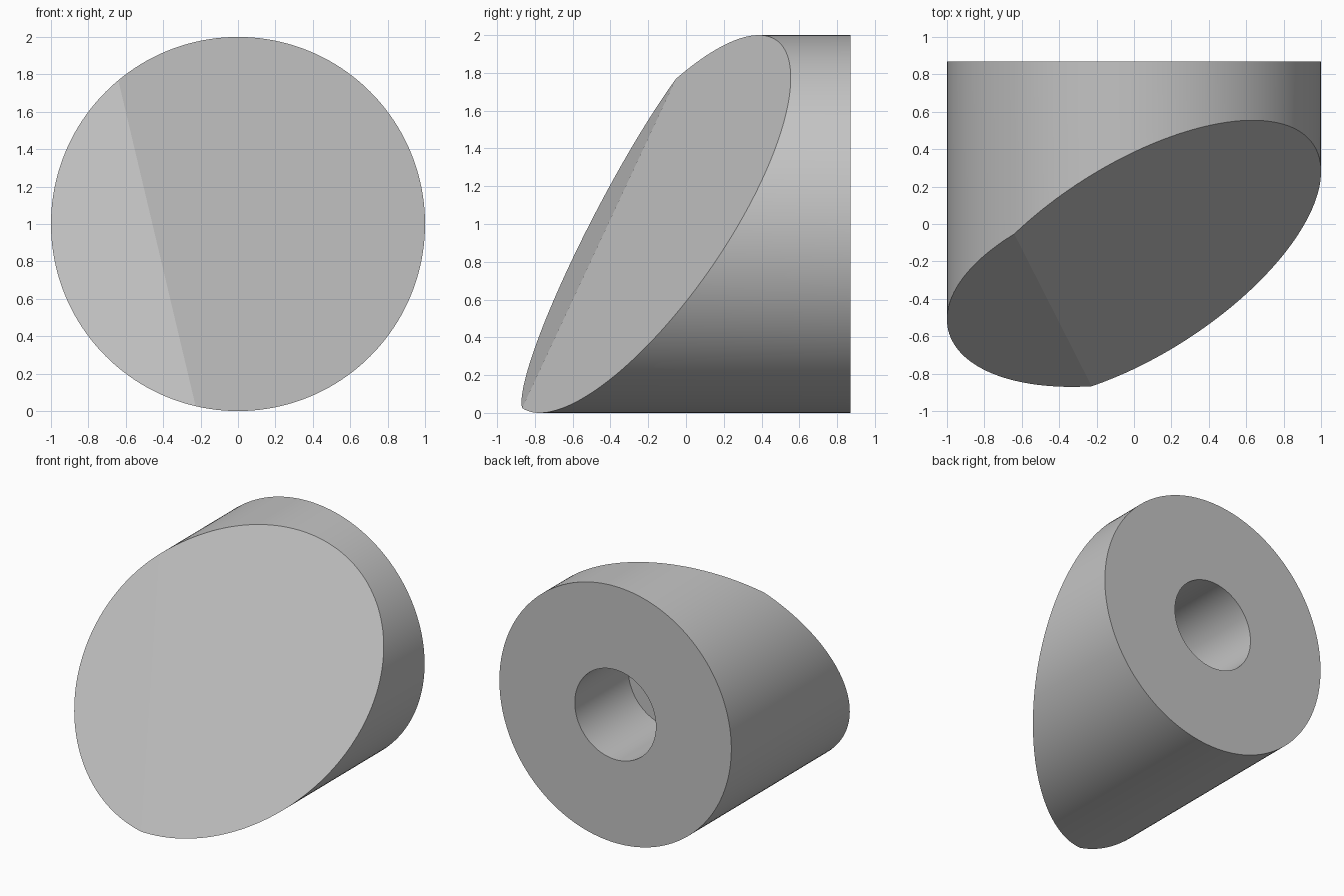
import bpy
import bmesh
from math import tau, radians
from mathutils import Vector

if "Cube" in bpy.data.objects:
    bpy.data.objects.remove(bpy.data.objects["Cube"])

BACK = 0.87        # rear end of the body
RADIUS = 1.0
BORE_RADIUS = 0.35
BORE_FLOOR = 0.21
SIDES = 160

grey = bpy.data.materials.new("plain grey")
grey.use_nodes = True
colour = (0.55, 0.55, 0.55, 1)
grey.diffuse_color = colour
grey.node_tree.nodes["Principled BSDF"].inputs["Base Color"].default_value = colour

# Body and blind bore: one profile turned about the y axis
bm = bmesh.new()
profile = [(0, BORE_FLOOR), (BORE_RADIUS, BORE_FLOOR), (BORE_RADIUS, BACK),
           (RADIUS, BACK), (RADIUS, -1.3), (0, -1.3)]
verts = [bm.verts.new((r, y, 1)) for r, y in profile]
edges = [bm.edges.new(pair) for pair in zip(verts, verts[1:])]
bmesh.ops.spin(bm, geom=verts + edges, cent=(0, 0, 1), axis=(0, 1, 0),
               angle=tau, steps=SIDES)
bmesh.ops.remove_doubles(bm, verts=bm.verts, dist=0.0005)
bmesh.ops.recalc_face_normals(bm, faces=bm.faces)


def slice_front(offset, slope_x, slope_z):
    """Cut away everything in front of y = offset + slope_x*x + slope_z*(z-1)."""
    cut = bmesh.ops.bisect_plane(
        bm, geom=bm.verts[:] + bm.edges[:] + bm.faces[:], dist=0.00001,
        plane_co=Vector((0, offset, 1)), plane_no=Vector((slope_x, -1, slope_z)),
        clear_outer=True)
    rim = [e for e in cut["geom_cut"]
           if isinstance(e, bmesh.types.BMEdge) and e.is_boundary]
    bmesh.ops.edgeloop_fill(bm, edges=rim)


# Slanted front: a broad facet and a shallower one towards -x
slice_front(-0.195, 0.475, 0.58)
slice_front(-0.33, 0.18, 0.51)
bmesh.ops.recalc_face_normals(bm, faces=bm.faces)

mesh = bpy.data.meshes.new("slanted_cylinder")
bm.to_mesh(mesh)
bm.free()
mesh.materials.append(grey)
body = bpy.data.objects.new("slanted_cylinder", mesh)
bpy.context.collection.objects.link(body)

bpy.ops.object.select_all(action="DESELECT")
body.select_set(True)
bpy.context.view_layer.objects.active = body
bpy.ops.object.shade_smooth_by_angle(angle=radians(5))
